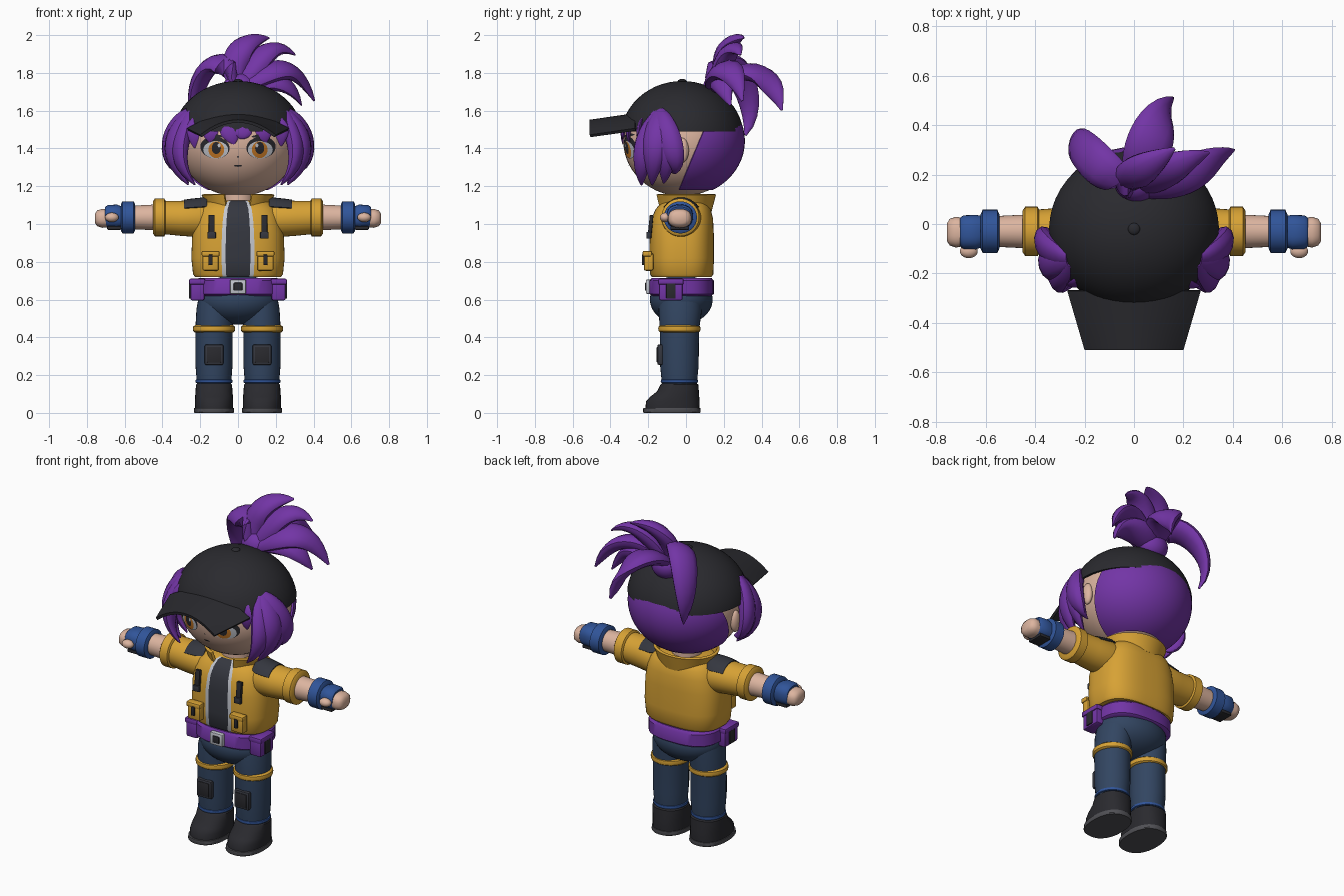
import bpy, bmesh
from math import sin, cos, pi, radians, sqrt
from mathutils import Vector, Matrix

if "Cube" in bpy.data.objects:
    bpy.data.objects.remove(bpy.data.objects["Cube"])


def material(name, *rgb):
    m = bpy.data.materials.new(name)
    m.use_nodes = True
    m.diffuse_color = (*rgb, 1)
    m.node_tree.nodes["Principled BSDF"].inputs["Base Color"].default_value = (*rgb, 1)
    return m


SKIN = material("skin", .72, .46, .35)
PURPLE = material("purple", .17, .035, .38)
BLACK = material("cap black", .023, .023, .028)
YELLOW = material("jacket yellow", .68, .36, .035)
NAVY = material("trouser navy", .032, .06, .12)
BLUE = material("glove blue", .03, .09, .32)
CHARCOAL = material("charcoal", .035, .038, .05)
GREY = material("sole grey", .08, .08, .09)
LIGHT = material("light grey", .55, .57, .62)
ORANGE = material("iris orange", .6, .2, .02)


def finish(bm, name, mats, mirror=False, thick=0):
    bmesh.ops.recalc_face_normals(bm, faces=bm.faces)
    if thick:
        bmesh.ops.solidify(bm, geom=bm.faces[:], thickness=thick)
        bmesh.ops.recalc_face_normals(bm, faces=bm.faces)
    me = bpy.data.meshes.new(name)
    bm.to_mesh(me)
    bm.free()
    for m in mats if isinstance(mats, list) else [mats]:
        me.materials.append(m)
    ob = bpy.data.objects.new(name, me)
    bpy.context.collection.objects.link(ob)
    bpy.ops.object.select_all(action='DESELECT')
    ob.select_set(True)
    bpy.context.view_layer.objects.active = ob
    bpy.ops.object.shade_smooth_by_angle(angle=radians(40))
    if mirror:
        ob.modifiers.new("mirror", 'MIRROR').use_mirror_merge = False
    return ob


def loft(name, secs, mats, axis='z', p=2, n=32, caps=True, keep=None, paint=None, mirror=False, thick=0):
    """Skin superellipse sections (height, centre a, centre b, radius a, radius b)."""
    bm = bmesh.new()
    power = lambda v: (1 if v > 0 else -1) * abs(v) ** (2 / p)
    rings = []
    for h, ca, cb, ra, rb in secs:
        ring = []
        for i in range(n):
            t = 2 * pi * i / n
            a, b = ca + ra * power(sin(t)), cb - rb * power(cos(t))
            ring.append(bm.verts.new((a, b, h) if axis == 'z' else (h, a, b)))
        rings.append(ring)
    for lo, hi in zip(rings, rings[1:]):
        for i in range(n):
            deg = 360 * (i + .5) / n
            deg = min(deg, 360 - deg)
            if keep and not keep(deg):
                continue
            j = (i + 1) % n
            f = bm.faces.new((lo[i], lo[j], hi[j], hi[i]))
            f.material_index = paint(deg) if paint else 0
    if caps:
        bm.faces.new(rings[0])
        bm.faces.new(rings[-1])
    return finish(bm, name, mats, mirror, thick)


def ball(name, c, r, mat, mirror=False, cuts=(), thick=0):
    """Ellipsoid, optionally trimmed to the positive side of (point, normal) planes."""
    bm = bmesh.new()
    bmesh.ops.create_uvsphere(bm, u_segments=48, v_segments=28, radius=1,
                              matrix=Matrix.Translation(c) @ Matrix.Diagonal((*r, 1)))
    for co, no in cuts:
        bmesh.ops.bisect_plane(bm, geom=bm.verts[:] + bm.edges[:] + bm.faces[:],
                               plane_co=co, plane_no=no, clear_inner=True)
    return finish(bm, name, mat, mirror, thick)


def box(name, c, size, mat, mirror=False, bevel=.006, tilt=0):
    bm = bmesh.new()
    bmesh.ops.create_cube(bm, size=1, matrix=Matrix.Translation(c) @ Matrix.Rotation(tilt, 4, 'X')
                          @ Matrix.Diagonal((*size, 1)))
    bmesh.ops.bevel(bm, geom=bm.edges[:], offset=bevel, segments=2, affect='EDGES', profile=.5)
    return finish(bm, name, mat, mirror)


def lock(name, pts, width, depth, out, mirror=False):
    """Leaf-shaped strand of hair swept through a few points."""
    def at(u):
        p = [Vector(q) for q in pts]
        x = u * (len(p) - 1)
        for k in range(1, len(pts)):
            p = [(p[i] * (i + k - x) + p[i + 1] * (x - i)) / k for i in range(len(p) - 1)]
        return p[0]
    bm = bmesh.new()
    rings, steps, n = [], 14, 12
    for s in range(steps + 1):
        u = .985 * s / steps
        t = (at(u + .01) - at(u - .01)).normalized()
        side = t.cross(Vector(out)).normalized()
        nor = side.cross(t)
        w = max(sin(pi * (.14 + .86 * u)), .01) ** .8
        rings.append([bm.verts.new(at(u) + side * (width * w * cos(2 * pi * i / n))
                                   + nor * (depth * w * sin(2 * pi * i / n))) for i in range(n)])
    for a, b in zip(rings, rings[1:]):
        for i in range(n):
            bm.faces.new((a[i], a[(i + 1) % n], b[(i + 1) % n], b[i]))
    bm.faces.new(rings[0])
    bm.faces.new(rings[-1])
    return finish(bm, name, PURPLE, mirror)


HEAD, HEAD_R = Vector((0, -.02, 1.44)), Vector((.32, .312, .293))


def face_y(x, z):
    return HEAD.y - HEAD_R.y * sqrt(max(0, 1 - (x / HEAD_R.x) ** 2 - ((z - HEAD.z) / HEAD_R.z) ** 2))


def patch(name, x, z, rx, rz, off, mat, mirror=True, tilt=0):
    """Thin painted ellipse that follows the face."""
    bm = bmesh.new()
    def put(k, t):
        a, b = k * rx * cos(t), k * rz * sin(t)
        px, pz = x + a * cos(tilt) - b * sin(tilt), z + a * sin(tilt) + b * cos(tilt)
        return bm.verts.new((px, face_y(px, pz) - off, pz))
    n = 28
    mid = put(0, 0)
    inner, outer = [[put(k, 2 * pi * i / n) for i in range(n)] for k in (.5, 1)]
    for i in range(n):
        j = (i + 1) % n
        bm.faces.new((mid, inner[i], inner[j]))
        bm.faces.new((inner[i], outer[i], outer[j], inner[j]))
    return finish(bm, name, mat, mirror)


# Head and face
ball("head", HEAD, HEAD_R, SKIN)
ball("ears", (.32, -.02, 1.39), (.025, .035, .065), SKIN, True)
patch("eyelashes", .122, 1.405, .078, .058, .002, BLACK, tilt=.12)
patch("eye_whites", .118, 1.393, .066, .046, .004, LIGHT)
patch("irises", .115, 1.393, .042, .044, .0055, ORANGE)
patch("pupils", .115, 1.402, .024, .032, .007, BLACK)
patch("eye_glints", .1, 1.416, .008, .01, .0085, LIGHT)
patch("eyebrows", .13, 1.468, .06, .008, .004, BLACK, tilt=.1)
patch("mouth", 0, 1.308, .022, .005, .003, BLACK, False)
patch("nose", 0, 1.355, .005, .004, .003, BLACK, False)

# Hair under the cap
ball("back_hair", (0, -.015, 1.44), (.335, .327, .296), PURPLE, thick=.012,
     cuts=[((0, .085, 1.47), (0, 1, -.42)), ((0, 0, 1.18), (0, 0, 1)), ((0, 0, 1.53), (0, 0, -1))])
for x, tip, z in [(-.21, -.23, 1.40), (-.13, -.15, 1.43), (-.06, -.02, 1.42),
                  (.03, .01, 1.45), (.11, .15, 1.43), (.2, .23, 1.41)]:
    mid = (x + tip) / 2
    lock("fringe", [(x, face_y(x, 1.56), 1.56), (mid, face_y(mid, 1.49) - .004, 1.49),
                    (tip, face_y(tip, z) - .003, z)], .055, .014, (0, -1, 0))
for y, x, z in [(-.225, .29, 1.2), (-.17, .325, 1.2), (-.11, .325, 1.21), (-.065, .34, 1.27)]:
    lock("side_hair", [(.26, -.14, 1.59), (x, (y - .14) / 2, 1.48), (x + .015, y, 1.35),
                       (x - .07, y - .01, z)], .07, .045, (1, -.3, 0), True)

# Cap with button and arched brim
ball("cap", (0, -.02, 1.46), (.345, .325, .297), BLACK, cuts=[((0, 0, 1.49), (0, 0, 1))], thick=.012)
ball("cap_button", (0, -.02, 1.755), (.024, .024, .013), BLACK)
bm = bmesh.new()
rows = []
for v in range(6):
    k = v / 5
    rows.append([bm.verts.new(((.27 - .07 * k) * u / 8, -.27 - .24 * k,
                               1.587 - .035 * k - .08 * (u / 8) ** 2)) for u in range(-8, 9)])
for a, b in zip(rows, rows[1:]):
    for i in range(16):
        bm.faces.new((a[i], a[i + 1], b[i + 1], b[i]))
finish(bm, "cap_brim", BLACK, thick=.016)

# Ponytail
ball("ponytail_root", (.01, .17, 1.72), (.09, .08, .08), PURPLE)
root = (0, .15, 1.71)
for a, b, tip, w in [((-.12, .22, 1.85), (-.22, .32, 1.7), (-.2, .31, 1.46), .085),
                     ((-.01, .19, 1.87), (.06, .24, 1.96), (.17, .31, 1.985), .075),
                     ((.08, .19, 1.83), (.18, .24, 1.92), (.31, .29, 1.89), .075),
                     ((.16, .18, 1.8), (.29, .24, 1.8), (.41, .3, 1.64), .085),
                     ((.05, .29, 1.8), (.1, .42, 1.77), (.16, .51, 1.59), .095),
                     ((.12, .2, 1.75), (.24, .2, 1.74), (.34, .24, 1.62), .08)]:
    lock("ponytail_lock", [root, a, b, tip], w, .045, (0, -.5, 1) if tip[0] > 0 else (-1, .3, 1))

# Jacket and neck
loft("neck", [(1.08, 0, -.01, .085, .085), (1.2, 0, -.01, .085, .085)], SKIN)
loft("jacket", [(.72, 0, -.023, .228, .158), (.735, 0, -.023, .238, .168), (.82, 0, -.023, .247, .171),
                (.95, 0, -.023, .242, .17), (1.03, 0, -.02, .225, .163), (1.08, 0, -.015, .205, .145),
                (1.115, 0, -.01, .17, .12), (1.125, 0, -.01, .13, .1)],
     [YELLOW, CHARCOAL, LIGHT], p=2.8, n=80,
     paint=lambda d: 1 if d < 9 else 2 if d < 13 else 0)
loft("collar", [(1.07, 0, -.005, .145, .125), (1.12, 0, -.005, .16, .138), (1.16, 0, -.005, .178, .148)],
     YELLOW, n=48, caps=False, keep=lambda d: d > 26, thick=.016)
loft("sleeves", [(.14, -.02, 1.02, .09, .09), (.2, -.025, 1.03, .105, .1), (.3, -.03, 1.03, .095, .093),
                 (.4, -.03, 1.035, .088, .088)], YELLOW, 'x', mirror=True)
loft("cuffs", [(.382, -.03, 1.035, .085, .085), (.39, -.03, 1.035, .1, .1), (.44, -.03, 1.035, .1, .1),
               (.45, -.03, 1.035, .085, .085)], YELLOW, 'x', mirror=True)
loft("shoulder_patches", [(.165, -.025, 1.03, .09, .114), (.2, -.025, 1.03, .113, .109),
                          (.25, -.03, 1.03, .107, .104), (.285, -.03, 1.03, .1, .099)],
     CHARCOAL, 'x', caps=False, keep=lambda d: d > 125, mirror=True, thick=.006)
box("chest_straps", (.14, -.188, .985), (.032, .02, .125), BLACK, True, .004, -.1)
box("chest_clips", (.14, -.2, .94), (.045, .02, .035), CHARCOAL, True, .004)
box("chest_pockets", (.145, -.198, .8), (.085, .05, .095), YELLOW, True, .01)
box("pocket_flaps", (.145, -.205, .843), (.095, .05, .03), YELLOW, True, .008)
box("pocket_clips", (.145, -.228, .81), (.022, .012, .055), BLACK, True, .003)

# Forearms, gloves and fingers
loft("forearms", [(.4, -.03, 1.035, .07, .07), (.56, -.03, 1.035, .062, .062)], SKIN, 'x', mirror=True)
loft("glove_bands", [(.545, -.03, 1.035, .07, .07), (.553, -.03, 1.035, .088, .085),
                     (.612, -.03, 1.035, .088, .085), (.62, -.03, 1.035, .07, .07)], BLUE, 'x', mirror=True)
loft("gloves", [(.61, -.03, 1.035, .062, .055), (.64, -.033, 1.04, .07, .063), (.69, -.033, 1.04, .068, .06),
                (.703, -.033, 1.038, .058, .052)], BLUE, 'x', p=2.5, mirror=True)
loft("fingers", [(.68, -.033, 1.03, .055, .048), (.72, -.033, 1.03, .062, .05), (.745, -.033, 1.03, .054, .042),
                 (.757, -.033, 1.03, .035, .025)], SKIN, 'x', p=2.4, mirror=True)
ball("thumbs", (.668, -.11, 1.035), (.036, .028, .025), SKIN, True)
box("palm_pads", (.655, -.033, .979), (.075, .1, .02), BLACK, True)

# Belt, buckle and pouches
loft("belt", [(.62, 0, -.023, .208, .158), (.63, 0, -.023, .222, .17), (.7, 0, -.023, .222, .17),
              (.715, 0, -.023, .208, .158)], PURPLE, p=2.6, n=48)
box("buckle", (0, -.198, .668), (.085, .03, .075), LIGHT)
box("buckle_center", (0, -.212, .668), (.045, .012, .042), BLACK, bevel=.003)
box("pouches", (.215, -.08, .648), (.075, .125, .105), PURPLE, True, .01)
box("pouch_flaps", (.216, -.08, .695), (.085, .135, .032), PURPLE, True, .008)
box("pouch_straps", (.254, -.08, .645), (.01, .05, .08), BLACK, True, .003)

# Trousers with knee straps and pads
ball("hips", (0, -.025, .6), (.213, .166, .132), NAVY)
loft("legs", [(.15, .127, -.035, .09, .092), (.25, .127, -.035, .098, .102), (.44, .127, -.035, .099, .104),
              (.55, .122, -.03, .098, .115), (.63, .115, -.025, .09, .11)], NAVY, mirror=True)
for name, z, r, h, mat in [("knee_straps", .445, .112, .02, YELLOW), ("ankle_rings", .168, .099, .012, BLUE)]:
    loft(name, [(z + h * k, .127, -.035, r - d, r - d) for k, d in
                [(-1, .012), (-.6, .002), (0, 0), (.6, .002), (1, .012)]], mat, mirror=True)
box("knee_pads", (.127, -.137, .308), (.1, .03, .11), CHARCOAL, True, .01)
box("knee_plates", (.127, -.15, .308), (.075, .01, .082), BLACK, True, .003)

# Boots
loft("boots", [(.02, .127, -.072, .1, .143), (.06, .127, -.07, .101, .142), (.085, .127, -.06, .1, .13),
               (.115, .127, -.042, .098, .11), (.15, .127, -.035, .095, .1), (.156, .127, -.035, .088, .092)],
     BLACK, p=2.3, mirror=True)
loft("soles", [(0, .127, -.075, .103, .149), (.006, .127, -.075, .107, .153), (.026, .127, -.075, .105, .151)],
     GREY, p=2.3, mirror=True)
